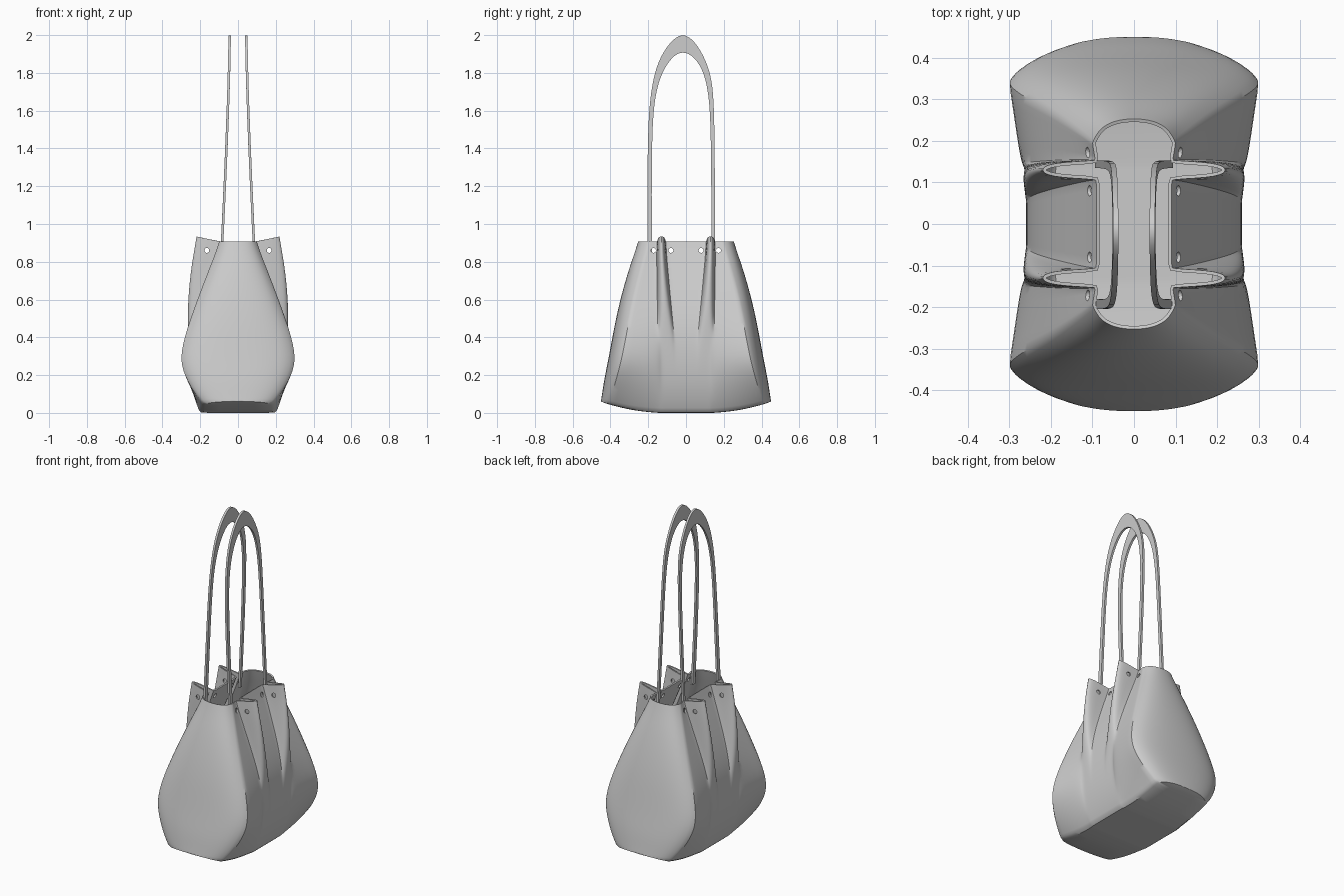
import bpy, bmesh, math
from mathutils import Matrix

if "Cube" in bpy.data.objects:
    bpy.data.objects.remove(bpy.data.objects["Cube"])


def make_object(name, bm):
    mesh = bpy.data.meshes.new(name)
    bm.to_mesh(mesh)
    bm.free()
    obj = bpy.data.objects.new(name, mesh)
    bpy.context.collection.objects.link(obj)
    return obj


def finish(obj, angle=35):
    # apply modifiers, then smooth while keeping sharp edges
    bpy.ops.object.select_all(action='DESELECT')
    obj.select_set(True)
    bpy.context.view_layer.objects.active = obj
    bpy.ops.object.convert(target='MESH')
    bpy.ops.object.shade_smooth_by_angle(angle=math.radians(angle))


def subdivide(obj, levels=2):
    m = obj.modifiers.new("smooth", 'SUBSURF')
    m.levels = m.render_levels = levels


# Bag body levels: z, end y, corner x, corner y, middle x, pleat x, pleat y, pleat half width
LEVELS = [
    (0.00, .452, .18, .41, .20, .20, .10, .045),
    (0.05, .446, .215, .40, .222, .222, .10, .045),
    (0.15, .435, .27, .375, .25, .25, .10, .045),
    (0.27, .415, .312, .345, .262, .262, .10, .045),
    (0.40, .392, .285, .32, .257, .265, .105, .042),
    (0.50, .373, .252, .30, .238, .268, .11, .038),
    (0.62, .345, .208, .275, .20, .266, .118, .034),
    (0.75, .308, .158, .24, .15, .255, .125, .029),
    (0.85, .273, .118, .21, .11, .24, .13, .025),
    (0.907, .255, .10, .195, .09, .226, .13, .023),
]


def ring(z, ye, xc, yc, xm, xf, yf, w):
    d = ye - yc
    xb = xm + .3 * (xc - xm)
    xt = xm + .85 * (xf - xm)
    q = [(0, ye), (.5 * xc, ye - .1 * d), (.85 * xc, ye - .45 * d), (xc, yc),
         ((xc + xb) / 2, (yc + yf + w) / 2),
         (xb, yf + w), (xt, yf + .75 * w), (xf, yf), (xt, yf - .75 * w),
         (xm, yf - w), (xm, (yf - w) / 2), (xm, 0)]
    right = q + [(x, -y) for x, y in reversed(q[:-1])]
    full = right + [(-x, y) for x, y in reversed(right[1:-1])]
    pts = []
    for x, y in full:
        # base curls up toward the ends, pleat tips rise above the rim
        lift = .06 * (max(0, abs(y) - .15) / .3) ** 2 * max(0, 1 - z / .3)
        if z > .9 and abs(y) < .16:
            lift += .028 * max(0, (abs(x) - .1) / .126)
        pts.append((x, y, z + lift))
    return pts


# Bag body shell
bm = bmesh.new()
crease = bm.edges.layers.float.new('crease_edge')
rows = [[bm.verts.new(p) for p in ring(*lv)] for lv in LEVELS]
M = len(rows[0])
for low, up in zip(rows, rows[1:]):
    for i in range(M):
        j = (i + 1) % M
        bm.faces.new((low[i], up[i], up[j], low[j]))
b = rows[0]
for i in range(M // 2):
    f = [b[i], b[i + 1], b[(M - i - 1) % M], b[(M - i) % M]]
    bm.faces.new(list(dict.fromkeys(f)))
for i in range(M):
    bm.edges.get((b[i], b[(i + 1) % M]))[crease] = .8
half = M // 2
for k, value, first in ((3, .5, 0), (5, .7, 4), (9, .7, 4)):
    for i in (k, half - k, half + k, M - k):
        for low, up in zip(rows[first:], rows[first + 1:]):
            bm.edges.get((low[i], up[i]))[crease] = value
body = make_object("bag_body", bm)
subdivide(body)
sol = body.modifiers.new("thickness", 'SOLIDIFY')
sol.thickness = .008
sol.offset = -1

# Eyelet hole cutters through the panels and pleats
bm = bmesh.new()


def cutter(x, y, length, axis):
    rot = Matrix.Rotation(math.pi / 2, 4, 'Y' if axis == 'X' else 'X')
    bmesh.ops.create_cone(bm, cap_ends=True, segments=14, radius1=.013, radius2=.013,
                          depth=length, matrix=Matrix.Translation((x, y, .86)) @ rot)


for sy in (-1, 1):
    cutter(0, sy * .08, .28, 'X')
    cutter(0, sy * .172, .28, 'X')
    for sx in (-1, 1):
        cutter(sx * .165, sy * .13, .09, 'Y')
holes = make_object("eyelet_cutters", bm)
holes.hide_render = True
cut = body.modifiers.new("eyelets", 'BOOLEAN')
cut.operation = 'DIFFERENCE'
cut.solver = 'EXACT'
cut.object = holes
finish(body)
bpy.data.objects.remove(holes)

# Handle outline: outer y, z then inner y, z
HANDLE = [
    (-.205, .83, -.18, .83), (-.205, 1.15, -.182, 1.15), (-.202, 1.5, -.18, 1.5),
    (-.188, 1.7, -.165, 1.68), (-.152, 1.86, -.13, 1.80), (-.085, 1.965, -.075, 1.885),
    (-.02, 2.014, -.02, 1.917), (.045, 1.972, .04, 1.89), (.102, 1.875, .088, 1.82),
    (.138, 1.77, .115, 1.72), (.15, 1.6, .13, 1.58), (.153, 1.25, .134, 1.25),
    (.153, .83, .135, .83),
]


def handle(name, side):
    bm = bmesh.new()
    crease = bm.edges.layers.float.new('crease_edge')

    def vert(y, z, t):
        x = .044 + .04 * (max(0, 2 - z) / 1.1) ** 1.4
        return bm.verts.new((side * (x + t), y, z))

    rows = []
    for yo, zo, yi, zi in HANDLE:
        t = .0065
        rows.append([vert(yo, zo, t), vert(yo, zo, -t), vert(yi, zi, -t), vert(yi, zi, t)])
    for p, q in zip(rows, rows[1:]):
        for i in range(4):
            j = (i + 1) % 4
            bm.faces.new((p[i], p[j], q[j], q[i]))
    bm.faces.new(rows[0])
    bm.faces.new(rows[-1][::-1])
    for p, q in zip(rows, rows[1:]):
        for i in range(4):
            bm.edges.get((p[i], q[i]))[crease] = 1
    for r in (rows[0], rows[-1]):
        for i in range(4):
            bm.edges.get((r[i], r[(i + 1) % 4]))[crease] = 1
    bmesh.ops.recalc_face_normals(bm, faces=bm.faces)
    obj = make_object(name, bm)
    subdivide(obj)
    finish(obj)


# Two shoulder handles
handle("handle_right", 1)
handle("handle_left", -1)
